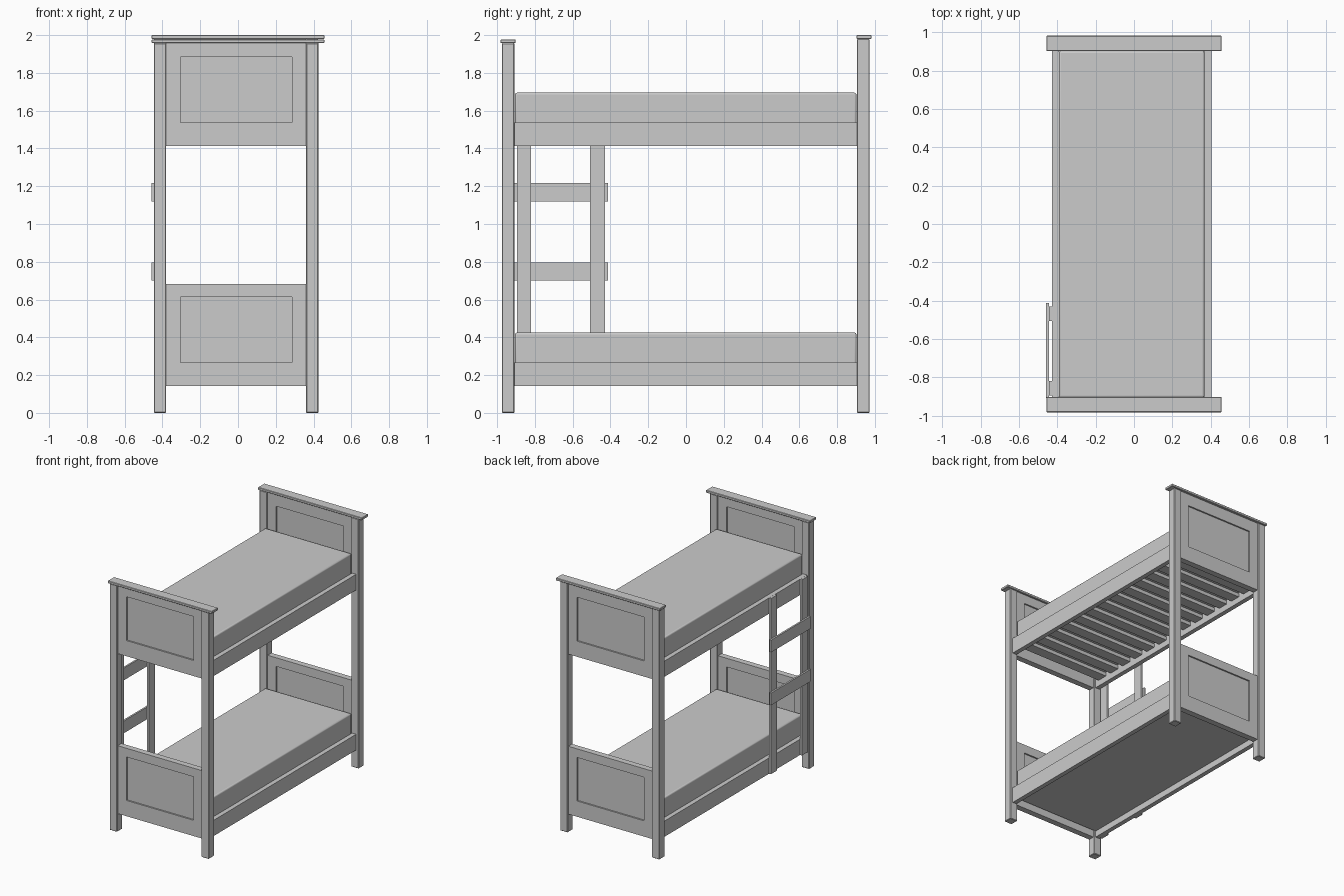
import bpy

if "Cube" in bpy.data.objects:
    bpy.data.objects.remove(bpy.data.objects["Cube"])

CX = -0.01                      # bed frame centre in x
XL, XR = -0.38, 0.36            # inner faces of the posts


def box(name, x, y, z, bevel=0.0, segments=1):
    bpy.ops.mesh.primitive_cube_add(
        size=1, location=[(a + b) / 2 for a, b in (x, y, z)])
    ob = bpy.context.object
    ob.name = name
    ob.scale = [b - a for a, b in (x, y, z)]
    bpy.ops.object.transform_apply(location=False, rotation=False, scale=True)
    if bevel:
        m = ob.modifiers.new("bevel", 'BEVEL')
        m.width = bevel
        m.segments = segments
        if segments > 1:
            bpy.ops.object.shade_smooth_by_angle()
    return ob


def panel_board(name, yc, z0, z1, z2, z3):
    # rails and stiles framing a thin recessed panel
    y = (yc - 0.024, yc + 0.024)
    box(name + "_bottom_rail", (XL, XR), y, (z0, z1))
    box(name + "_top_rail", (XL, XR), y, (z2, z3))
    box(name + "_left_stile", (XL, XL + 0.075), y, (z1, z2))
    box(name + "_right_stile", (XR - 0.075, XR), y, (z1, z2))
    box(name + "_panel", (XL + 0.075, XR - 0.075), (yc - 0.012, yc + 0.012), (z1, z2))


# End frames: posts, cap and two panelled boards each
for end, y0, y1, top, c0, c1 in (("front", -0.975, -0.908, 1.957, -0.982, -0.902),
                                 ("back", 0.905, 0.972, 1.98, 0.902, 0.982)):
    yc = (y0 + y1) / 2
    box(end + "_left_post", (-0.446, XL), (y0, y1), (0, top), 0.004)
    box(end + "_right_post", (XR, 0.426), (y0, y1), (0, top), 0.004)
    box(end + "_cap", (-0.457, 0.457), (c0, c1), (top, top + 0.02), 0.003)
    panel_board(end + "_upper_board", yc, 1.413, 1.537, 1.885, top)
    panel_board(end + "_lower_board", yc, 0.143, 0.268, 0.613, 0.682)

# Bunks: side rails and mattresses
for bunk, z in (("lower", 0.143), ("upper", 1.413)):
    ry = (-0.908, 0.905)
    box(bunk + "_left_rail", (-0.428, -0.392), ry, (z, z + 0.125))
    box(bunk + "_right_rail", (0.368, 0.404), ry, (z, z + 0.125))
    box(bunk + "_mattress", (-0.391, 0.367), (-0.905, 0.902), (z + 0.075, z + 0.282), 0.01, 3)

# Lower bed base board
box("lower_base_board", (-0.392, 0.368), (-0.908, 0.905), (0.193, 0.218))

# Upper bed slats
count = 13
for i in range(count):
    y = -0.83 + i * 1.66 / (count - 1)
    box("upper_slat", (-0.392, 0.368), (y - 0.042, y + 0.042), (1.46, 1.488))

# Ladder
for a, b in ((-0.895, -0.82), (-0.507, -0.43)):
    box("ladder_stile", (-0.444, -0.428), (a, b), (0.143, 1.537))
for a, b in ((0.70, 0.797), (1.12, 1.217)):
    box("ladder_rung", (-0.458, -0.444), (-0.908, -0.413), (a, b))
